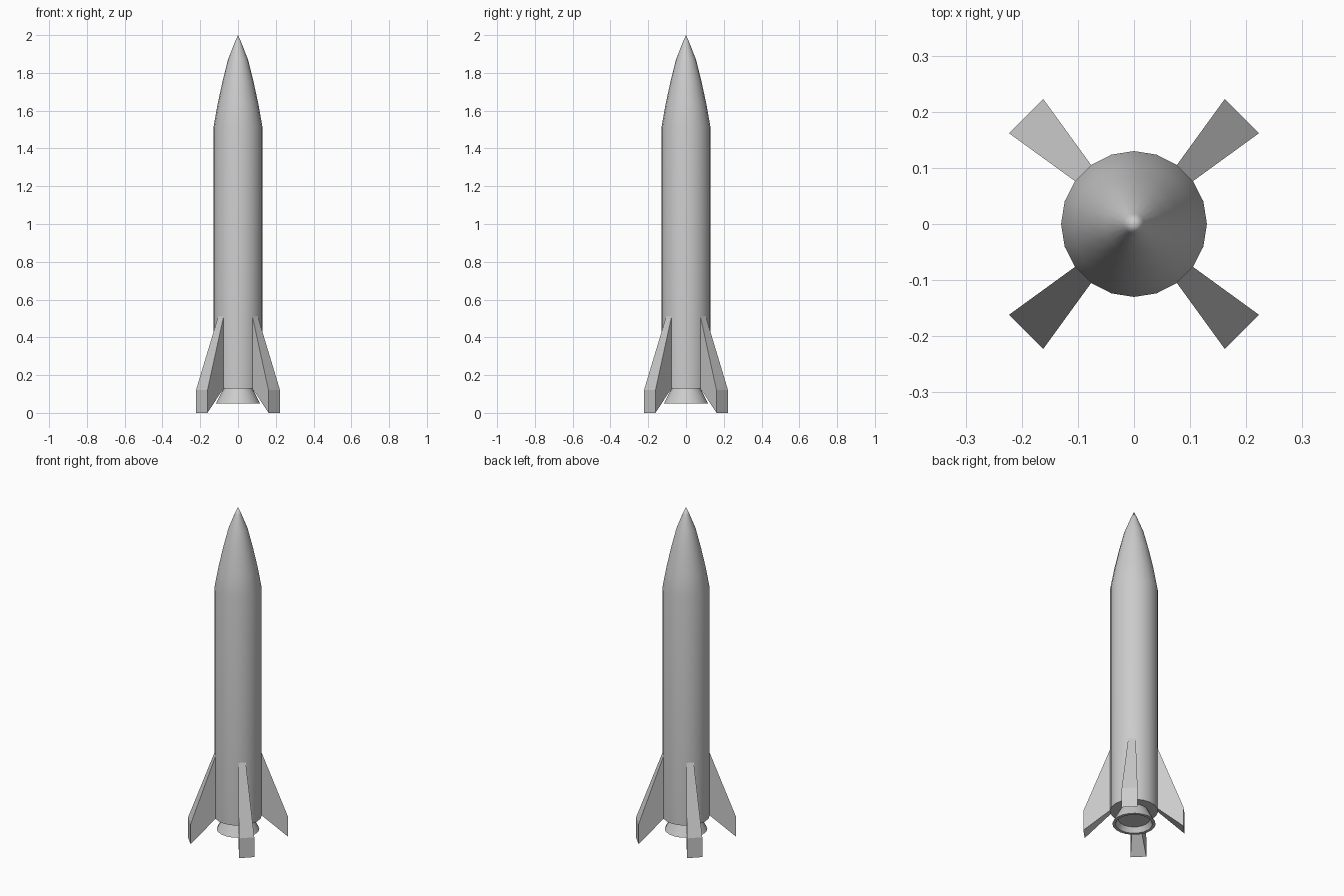
import bpy, bmesh
from math import sin, cos, pi, radians

if "Cube" in bpy.data.objects:
    bpy.data.objects.remove(bpy.data.objects["Cube"])

SIDES = 20
R = 0.13


def finish(name, bm, smooth_angle=None):
    bmesh.ops.recalc_face_normals(bm, faces=bm.faces)
    mesh = bpy.data.meshes.new(name)
    bm.to_mesh(mesh)
    bm.free()
    obj = bpy.data.objects.new(name, mesh)
    bpy.context.collection.objects.link(obj)
    if smooth_angle:
        bpy.ops.object.select_all(action='DESELECT')
        obj.select_set(True)
        bpy.context.view_layer.objects.active = obj
        bpy.ops.object.shade_smooth_by_angle(angle=radians(smooth_angle))
    return obj


def lathe(name, profile, smooth_angle=35):
    """Revolve (radius, z) points about z; radius 0 closes to a point."""
    bm = bmesh.new()
    rings = []
    for r, z in profile:
        n = SIDES if r > 0 else 1
        rings.append([bm.verts.new((r * cos(2 * pi * i / SIDES),
                                    r * sin(2 * pi * i / SIDES), z))
                      for i in range(n)])
    for a, b in zip(rings, rings[1:]):
        for i in range(SIDES):
            j = (i + 1) % SIDES
            if len(a) == 1:
                bm.faces.new((a[0], b[j], b[i]))
            elif len(b) == 1:
                bm.faces.new((a[i], a[j], b[0]))
            else:
                bm.faces.new((a[i], a[j], b[j], b[i]))
    return finish(name, bm, smooth_angle)


# Body tube with pointed ogive nose
lathe("rocket_body", [(0, 0.13), (R, 0.13), (R, 1.51), (0.109, 1.63),
                      (0.083, 1.75), (0.053, 1.87), (0.018, 1.96), (0, 2.0)])

# Flared hollow engine nozzle
lathe("engine_nozzle", [(0, 0.131), (0.075, 0.131), (0.117, 0.05),
                        (0.10, 0.05), (0.085, 0.08), (0, 0.08)])

# Four swept fins, each flaring outward from one face of the hull
FIN = [(R, 0.51), (0.275, 0.12), (0.275, 0.0), (R, 0.13)]
for k, label in enumerate(("back_right", "back_left", "front_left", "front_right")):
    mid = pi / 4 + k * pi / 2
    bm = bmesh.new()
    sides = [[bm.verts.new((r * cos(a), r * sin(a), z)) for r, z in FIN]
             for a in (mid - pi / SIDES, mid + pi / SIDES)]
    for s in sides:
        bm.faces.new(s)
    for i in range(4):
        j = (i + 1) % 4
        bm.faces.new((sides[0][i], sides[0][j], sides[1][j], sides[1][i]))
    finish("fin_" + label, bm)
